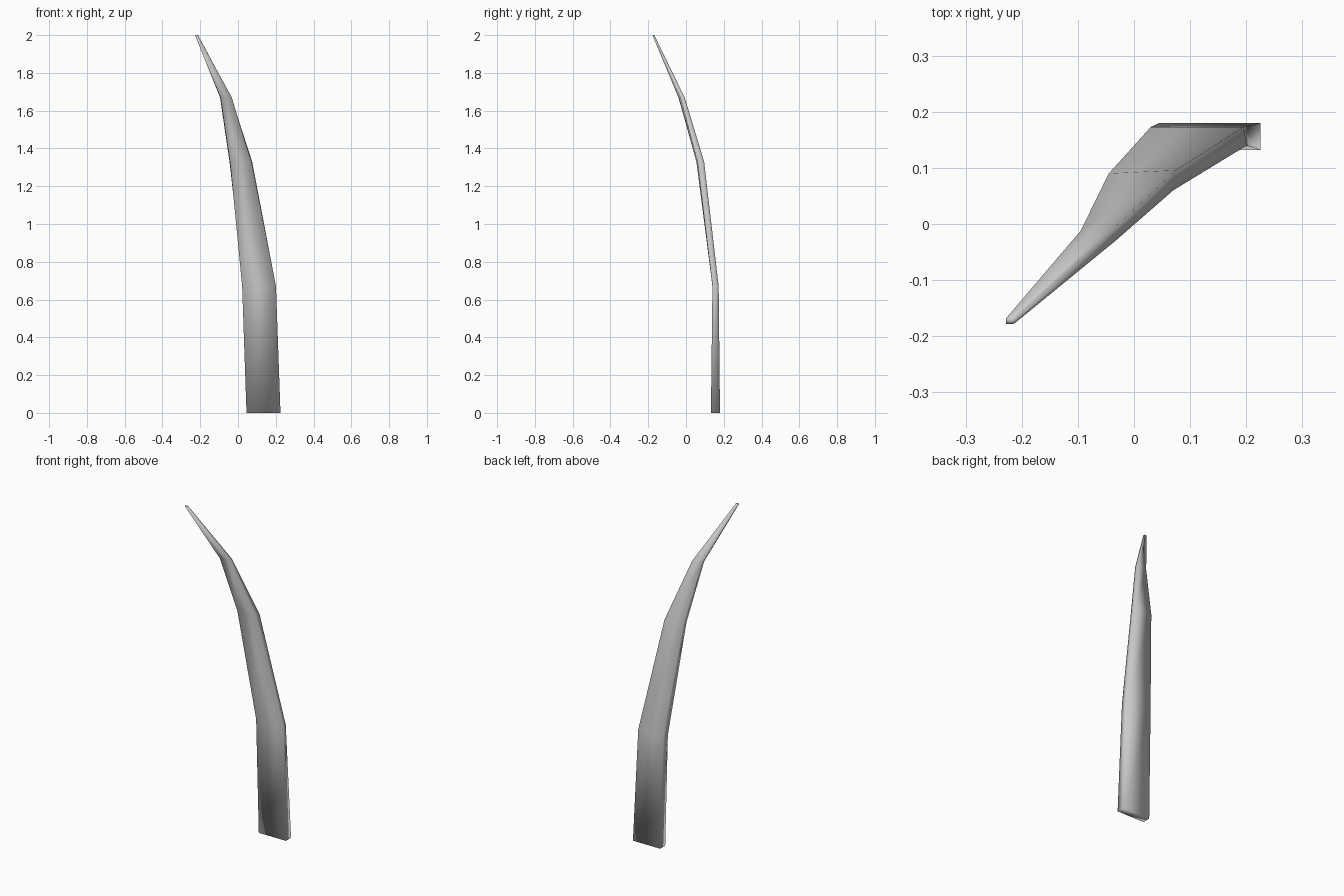
import bpy, bmesh

if "Cube" in bpy.data.objects:
    bpy.data.objects.remove(bpy.data.objects["Cube"])

# Cross-sections of the curved blade: height, then the corners
# front-left, front-right, back-right, back-left
sections = [
    (0.00, [(0.045, 0.132), (0.225, 0.132), (0.225, 0.18), (0.045, 0.18)]),
    (0.67, [(0.022, 0.140), (0.201, 0.140), (0.195, 0.173), (0.030, 0.173)]),
    (1.33, [(-0.042, 0.055), (0.070, 0.060), (0.075, 0.096), (-0.045, 0.090)]),
    (1.67, [(-0.092, -0.040), (-0.033, -0.030), (-0.035, -0.007), (-0.095, -0.012)]),
    (2.00, [(-0.228, -0.178), (-0.214, -0.178), (-0.212, -0.168), (-0.228, -0.168)]),
]

# Loft the sections into one closed tapering blade
bm = bmesh.new()
rings = [[bm.verts.new((x, y, z)) for x, y in pts] for z, pts in sections]
for low, high in zip(rings, rings[1:]):
    for i in range(4):
        j = (i + 1) % 4
        bm.faces.new((low[i], low[j], high[j], high[i]))
bm.faces.new(rings[0][::-1])
bm.faces.new(rings[-1])
for f in bm.faces:
    f.smooth = True
bmesh.ops.recalc_face_normals(bm, faces=bm.faces[:])

mesh = bpy.data.meshes.new("curved_blade")
bm.to_mesh(mesh)
bm.free()
blade = bpy.data.objects.new("curved_blade", mesh)
bpy.context.collection.objects.link(blade)
